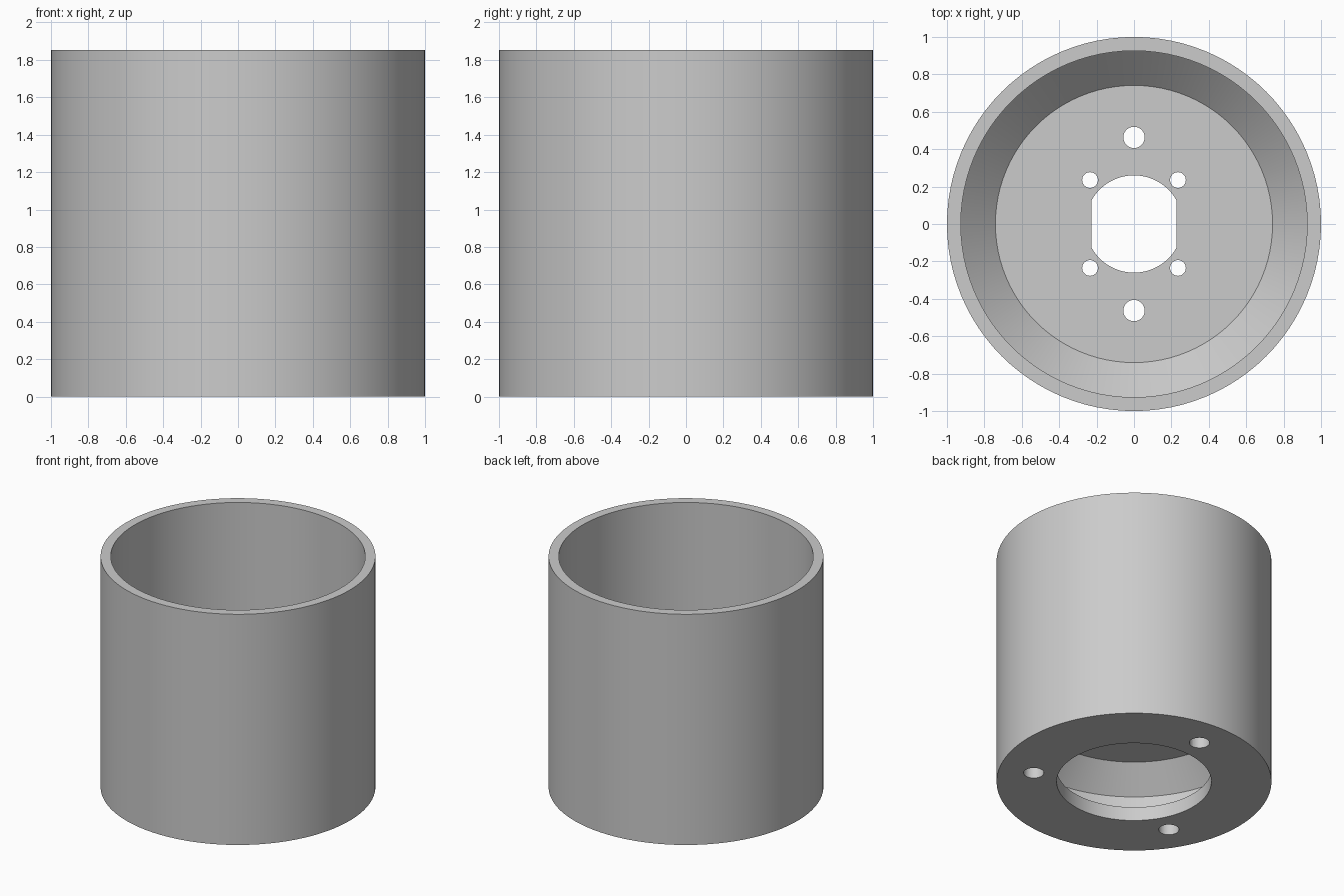
import bpy, bmesh, math
from mathutils import Vector

if "Cube" in bpy.data.objects:
    bpy.data.objects.remove(bpy.data.objects["Cube"])

SEGMENTS = 96
grey = bpy.data.materials.new("light_grey")
grey.diffuse_color = (0.6, 0.6, 0.6, 1)
grey.use_nodes = True
grey.node_tree.nodes["Principled BSDF"].inputs["Base Color"].default_value = grey.diffuse_color


def finish(bm, name):
    bmesh.ops.remove_doubles(bm, verts=bm.verts, dist=1e-5)
    bmesh.ops.recalc_face_normals(bm, faces=bm.faces)
    mesh = bpy.data.meshes.new(name)
    bm.to_mesh(mesh)
    bm.free()
    obj = bpy.data.objects.new(name, mesh)
    bpy.context.collection.objects.link(obj)
    return obj


def lathe(name, profile):
    bm = bmesh.new()
    verts = [bm.verts.new((r, 0, z)) for r, z in profile]
    edges = [bm.edges.new(pair) for pair in zip(verts, verts[1:])]
    bmesh.ops.spin(bm, geom=verts + edges, cent=(0, 0, 0), axis=(0, 0, 1),
                   angle=math.tau, steps=SEGMENTS, use_merge=False)
    return finish(bm, name)


def prism(name, outline, z0, z1):
    bm = bmesh.new()
    face = bm.faces.new([bm.verts.new((x, y, z0)) for x, y in outline])
    top = bmesh.ops.extrude_face_region(bm, geom=[face])["geom"]
    bmesh.ops.translate(bm, vec=Vector((0, 0, z1 - z0)),
                        verts=[v for v in top if isinstance(v, bmesh.types.BMVert)])
    return finish(bm, name)


def circle(cx, cy, r, n=32):
    return [(cx + r * math.cos(math.tau * i / n), cy + r * math.sin(math.tau * i / n))
            for i in range(n)]


# Cup body: outer wall, upper bore, funnelled web, lower chamber, bottom ring
body = lathe("cup_body", [
    (0, 0.593), (0.741, 0.593), (0.926, 0.407), (0.926, 0.111), (0.563, 0.111),
    (0.563, 0), (1, 0), (1, 1.852), (0.926, 1.852), (0.926, 0.889),
    (0.741, 0.704), (0, 0.704)])
body.data.materials.append(grey)

# Central opening: circle with two flat sides
R, FLAT = 0.26, 0.227
a0 = math.acos(FLAT / R)
arc = [a0 + (math.pi - 2 * a0) * i / 32 for i in range(33)]
opening = [(s * R * math.cos(a), s * R * math.sin(a)) for s in (1, -1) for a in arc]
cutters = [prism("centre_cutter", opening, 0.5, 0.8)]

# Web holes: four small and two larger
for sx in (1, -1):
    for sy in (1, -1):
        cutters.append(prism("small_hole_cutter", circle(sx * 0.235, sy * 0.235, 0.042), 0.5, 0.8))
for sy in (1, -1):
    cutters.append(prism("large_hole_cutter", circle(0, sy * 0.463, 0.057), 0.5, 0.8))

# Bottom ring: three bolt holes
for deg in (90, 210, 330):
    a = math.radians(deg)
    cutters.append(prism("bolt_hole_cutter",
                         circle(0.741 * math.cos(a), 0.741 * math.sin(a), 0.074), -0.1, 0.2))

# Cut all holes, then remove the cutters
bpy.context.view_layer.objects.active = body
body.select_set(True)
for cutter in cutters:
    cutter.hide_render = True
    mod = body.modifiers.new("hole", "BOOLEAN")
    mod.operation, mod.solver, mod.object = "DIFFERENCE", "EXACT", cutter
    bpy.ops.object.modifier_apply(modifier=mod.name)
    bpy.data.objects.remove(cutter)

bpy.ops.object.shade_smooth_by_angle(angle=math.radians(30))
